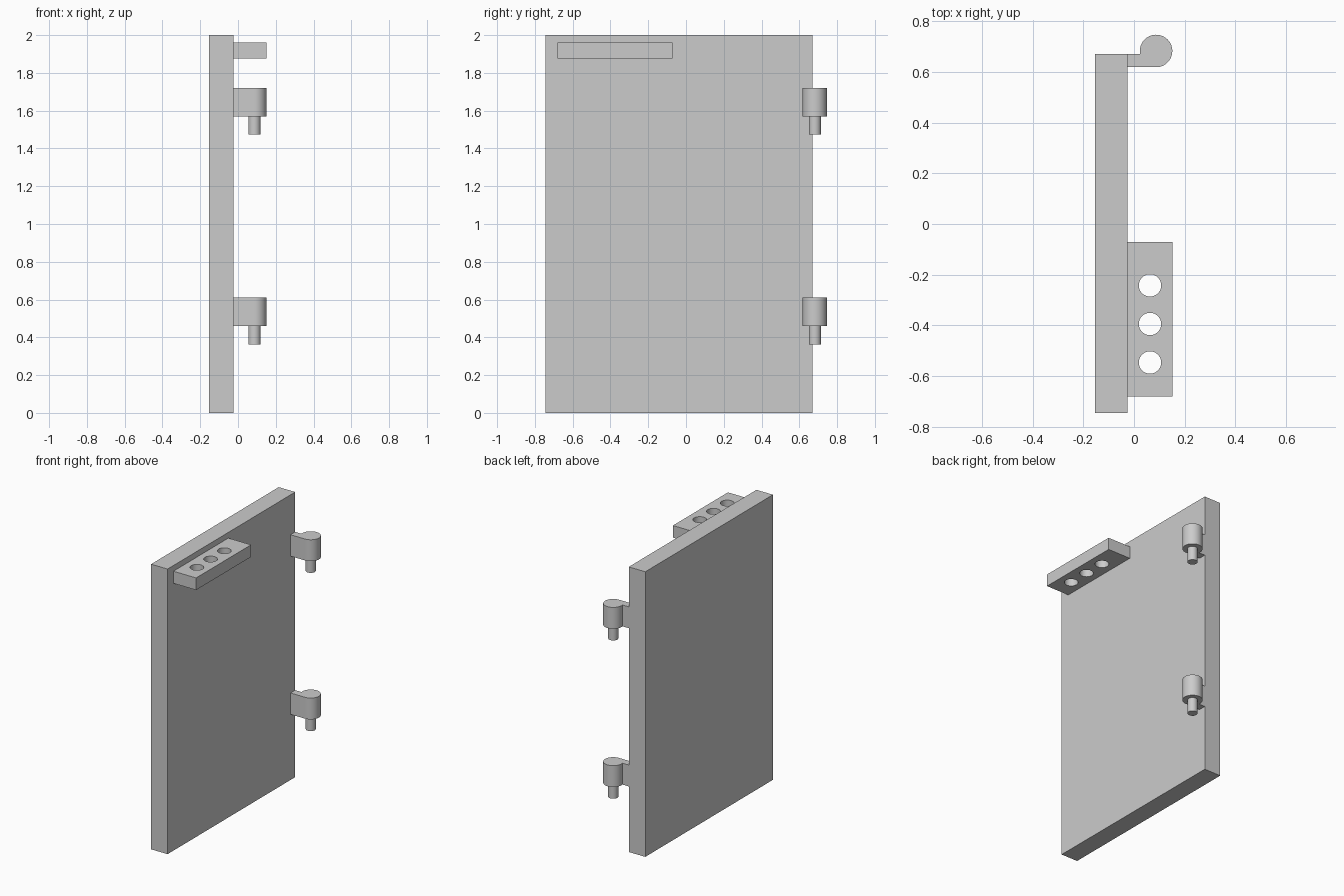
import bpy
import bmesh
from math import sin, cos, asin, pi

cube = bpy.data.objects.get("Cube")
if cube:
    bpy.data.objects.remove(cube, do_unlink=True)

grey = bpy.data.materials.new("plain grey")
grey.use_nodes = True
grey.diffuse_color = (0.6, 0.6, 0.6, 1)
grey.node_tree.nodes["Principled BSDF"].inputs["Base Color"].default_value = (0.6, 0.6, 0.6, 1)


def prism(name, outline, z0, z1, smooth=False):
    """Extrude a counter-clockwise plan outline from z0 to z1."""
    bm = bmesh.new()
    face = bm.faces.new([bm.verts.new((x, y, z0)) for x, y in outline])
    top = bmesh.ops.extrude_face_region(bm, geom=[face], use_keep_orig=True)["geom"]
    bmesh.ops.translate(bm, vec=(0, 0, z1 - z0),
                        verts=[v for v in top if isinstance(v, bmesh.types.BMVert)])
    bmesh.ops.recalc_face_normals(bm, faces=bm.faces)
    mesh = bpy.data.meshes.new(name)
    bm.to_mesh(mesh)
    bm.free()
    mesh.materials.append(grey)
    obj = bpy.data.objects.new(name, mesh)
    bpy.context.collection.objects.link(obj)
    if smooth:
        smooth_sides(obj)
    return obj


def activate(obj):
    bpy.ops.object.select_all(action='DESELECT')
    obj.select_set(True)
    bpy.context.view_layer.objects.active = obj


def smooth_sides(obj):
    activate(obj)
    bpy.ops.object.shade_smooth_by_angle(angle=pi / 6)


def rect(x0, x1, y0, y1):
    return [(x0, y0), (x1, y0), (x1, y1), (x0, y1)]


def arc(x, y, r, start=0, end=2 * pi, steps=48, closed=True):
    count = steps if closed else steps + 1
    angles = [start + (end - start) * i / steps for i in range(count)]
    return [(x + r * cos(a), y + r * sin(a)) for a in angles]


# Door panel
FACE, EDGE = -0.025, 0.67
prism("door_panel", rect(-0.153, FACE, -0.745, EDGE), 0, 2)

# Shelf rack with three through holes
rack = prism("holed_rack", rect(FACE, 0.151, -0.68, -0.071), 1.875, 1.96)
for y in (-0.546, -0.394, -0.242):
    cutter = prism("hole_cutter", arc(0.063, y, 0.044), 1.8, 2.05)
    cutter.hide_render = True
    activate(rack)
    mod = rack.modifiers.new("hole", 'BOOLEAN')
    mod.operation = 'DIFFERENCE'
    mod.solver = 'EXACT'
    mod.object = cutter
    bpy.ops.object.modifier_apply(modifier=mod.name)
    bpy.data.objects.remove(cutter, do_unlink=True)
smooth_sides(rack)

# Hinges: a leaf wrapping into a round knuckle, with a pin below
HX, HY, R = 0.087, 0.682, 0.064
knuckle = [(FACE, HY - R)]
knuckle += arc(HX, HY, R, -pi / 2, pi + asin((HY - EDGE) / R), closed=False)
knuckle.append((FACE, EDGE))
for place, z in (("upper", 1.57), ("lower", 0.46)):
    prism(place + "_hinge_knuckle", knuckle, z, z + 0.15, smooth=True)
    prism(place + "_hinge_pin", arc(HX, HY, 0.032), z - 0.097, z, smooth=True)
